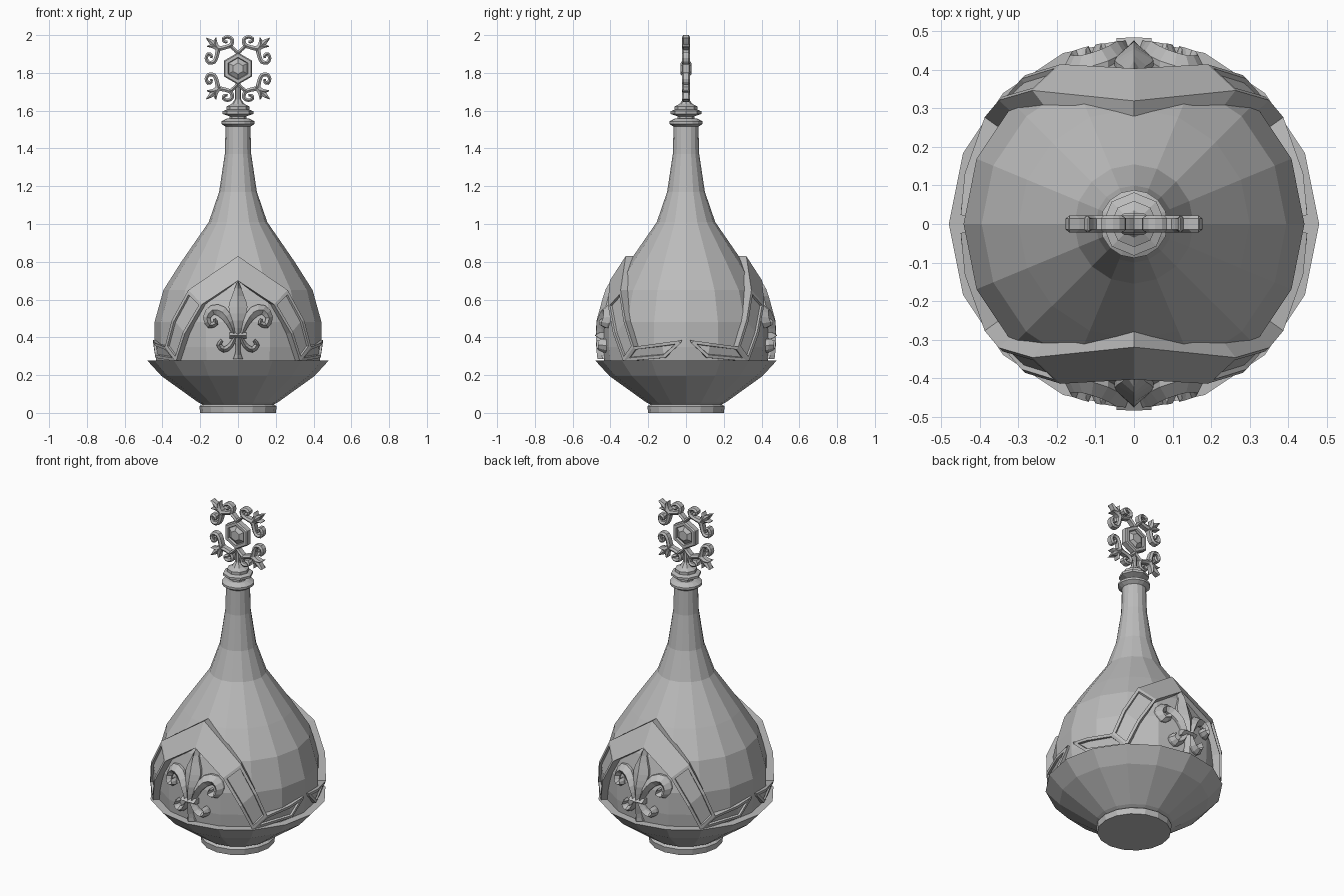
import bpy, bmesh
from math import sin, cos, pi, sqrt
from mathutils import Vector

if "Cube" in bpy.data.objects:
    bpy.data.objects.remove(bpy.data.objects["Cube"])

grey = bpy.data.materials.new("stone_grey")
grey.use_nodes = True
grey.diffuse_color = (0.5, 0.5, 0.5, 1)
grey.node_tree.nodes["Principled BSDF"].inputs["Base Color"].default_value = (0.5, 0.5, 0.5, 1)


def finish(name, bm, mirror="", location=(0, 0, 0)):
    """Turn a bmesh into a flat shaded object, mirrored over the given axes."""
    bmesh.ops.recalc_face_normals(bm, faces=bm.faces)
    mesh = bpy.data.meshes.new(name)
    bm.to_mesh(mesh)
    bm.free()
    mesh.materials.append(grey)
    ob = bpy.data.objects.new(name, mesh)
    ob.location = location
    bpy.context.collection.objects.link(ob)
    if mirror:
        mod = ob.modifiers.new("mirror", "MIRROR")
        mod.use_axis = [axis in mirror for axis in "XYZ"]
        mod.merge_threshold = 0.0005
    return ob


def loft(bm, rings, caps=(True, True)):
    """Skin a row of closed rings; returns the side faces, row by row."""
    rows = [[bm.verts.new(p) for p in ring] for ring in rings]
    n = len(rows[0])
    sides = [[bm.faces.new((a[i], a[(i + 1) % n], b[(i + 1) % n], b[i])) for i in range(n)]
             for a, b in zip(rows, rows[1:])]
    for row, cap in zip((rows[0], rows[-1]), caps):
        if cap:
            bm.faces.new(row)
    return sides


def lathe(name, profile, sides, location=(0, 0, 0), along_y=False):
    bm = bmesh.new()
    rings = []
    for r, h in profile:
        ring = [(r * cos(2 * pi * i / sides), r * sin(2 * pi * i / sides)) for i in range(sides)]
        rings.append([(b, h, a) if along_y else (a, b, h) for a, b in ring])
    loft(bm, rings)
    return finish(name, bm, location=location)


def smooth_path(points, steps):
    """Catmull-Rom through (u, v, half width) points."""
    p = [Vector(q) for q in points]
    p = [2 * p[0] - p[1]] + p + [2 * p[-1] - p[-2]]
    out = []
    for a, b, c, d in zip(p, p[1:], p[2:], p[3:]):
        for k in range(steps):
            t = k / steps
            out.append(0.5 * (2 * b + (c - a) * t + (2 * a - 5 * b + 4 * c - d) * t * t
                              + (3 * b - a - 3 * c + d) * t ** 3))
    return out + [p[-2]]


def ribbon(bm, points, section, place, steps=2):
    """Sweep a cross-section of (side, height) pairs along a flat path."""
    path = smooth_path(points, steps)
    rings = []
    for i, q in enumerate(path):
        t = (path[min(i + 1, len(path) - 1)] - path[max(i - 1, 0)]).xy.normalized()
        w = max(q.z, 0.001)
        rings.append([place(q.x - t.y * s * w, q.y + t.x * s * w, h) for s, h in section])
    loft(bm, rings)


# Bottle body, bowl, foot and lip
body = [(0.43, 0.24), (0.442, 0.35), (0.442, 0.48), (0.395, 0.65), (0.3, 0.8), (0.155, 1.01),
        (0.1, 1.17), (0.07, 1.37), (0.065, 1.54)]
lathe("bottle_body", body, 16)
lathe("bowl", [(0.19, 0.045), (0.21, 0.055), (0.405, 0.195), (0.48, 0.277), (0.42, 0.277)], 16)
lathe("foot", [(0.2, 0), (0.205, 0.035), (0.19, 0.045), (0.19, 0.058)], 16)
lathe("lip", [(0.066, 1.515), (0.088, 1.53), (0.088, 1.543), (0.06, 1.558)], 16)
lathe("stopper", [(0.045, 1.55), (0.045, 1.57), (0.082, 1.583), (0.082, 1.597), (0.06, 1.605),
                  (0.06, 1.622), (0.035, 1.635), (0.016, 1.66), (0.014, 1.74)], 8)


def body_radius(z):
    for (r0, z0), (r1, z1) in zip(body, body[1:]):
        if z <= z1:
            return r0 + (r1 - r0) * (z - z0) / (z1 - z0)
    return body[-1][0]


def on_band(angle, z, h):
    r = body_radius(z) + h
    return (r * sin(angle), -r * cos(angle), z)


# Pointed strap: (outer angle, outer z, inner angle, inner z, height)
bm = bmesh.new()
stations = [(0, 0.83, 0, 0.70, 0.04), (0.65, 0.65, 0.43, 0.575, 0.04),
            (0.83, 0.49, 0.63, 0.42, 0.036), (0.95, 0.35, 0.78, 0.272, 0.034),
            (1.28, 0.37, 1.32, 0.292, 0.016), (1.52, 0.385, 1.51, 0.37, 0.008)]
rings = [[on_band(a, z, h), on_band(b, y, h), on_band(b, y, -0.03), on_band(a, z, -0.03)]
         for a, z, b, y, h in stations]
sides = loft(bm, rings, caps=(False, True))
bmesh.ops.recalc_face_normals(bm, faces=bm.faces)
for rows in (sides[1:3], sides[3:5]):
    panel = [row[0] for row in rows]
    bmesh.ops.inset_region(bm, faces=panel, thickness=0.016, use_even_offset=True)
    bmesh.ops.inset_region(bm, faces=panel, thickness=0.003, depth=-0.012)
finish("pointed_straps", bm, "XY")


# Lily ornaments on front and back
def on_front(u, v, h):
    r = body_radius(v) + h
    return (u, -sqrt(r * r - u * u), v)


petal = [(-1, -0.02), (-1, 0.008), (0, 0.034), (1, 0.008), (1, -0.02)]
bm = bmesh.new()
ribbon(bm, [(0, 0.41, 0.018), (0, 0.49, 0.032), (0, 0.56, 0.05), (0, 0.62, 0.032),
            (0, 0.70, 0.002)], petal, on_front)
ribbon(bm, [(0, 0.285, 0.026), (0, 0.33, 0.012), (0, 0.40, 0.018)], petal, on_front)
ribbon(bm, [(-0.045, 0.41, 0.016), (0.045, 0.41, 0.016)],
       [(s, h + 0.008) for s, h in petal], on_front)
finish("lily_centres", bm, "Y")

bm = bmesh.new()
ribbon(bm, [(0.022, 0.42, 0.01), (0.045, 0.48, 0.02), (0.085, 0.535, 0.03), (0.135, 0.545, 0.026),
            (0.165, 0.505, 0.02), (0.15, 0.465, 0.017), (0.118, 0.475, 0.014),
            (0.125, 0.498, 0.006)], petal, on_front)
ribbon(bm, [(0.015, 0.40, 0.01), (0.04, 0.355, 0.014), (0.075, 0.335, 0.016),
            (0.1, 0.36, 0.014), (0.085, 0.385, 0.008)], petal, on_front)
finish("lily_side_petals", bm, "XY")


# Openwork stopper crest
def upright(u, v, h):
    return (u, h, v)


def swapped(u, v, h):
    return (v, h, u)


crest = (0, 0, 1.823)
bar = [(-1, -0.014), (-1, 0.014), (0, 0.022), (1, 0.014), (1, -0.014), (0, -0.022)]
bm = bmesh.new()
for place in (upright, swapped):
    ribbon(bm, [(0.055, 0.142, 0.006), (0.07, 0.142, 0.009), (0.078, 0.158, 0.009),
                (0.055, 0.168, 0.009), (0.032, 0.155, 0.01), (0.036, 0.126, 0.011),
                (0.068, 0.112, 0.011), (0.105, 0.105, 0.013)], bar, place)
    ribbon(bm, [(0.1, 0.1, 0.012), (0.12, 0.128, 0.014), (0.117, 0.165, 0.002)], bar, place)
ribbon(bm, [(0.095, 0.095, 0.012), (0.13, 0.13, 0.017), (0.168, 0.162, 0.002)], bar, upright)
ribbon(bm, [(0, 0.08, 0.009), (0.018, 0.1, 0.009), (0.042, 0.12, 0.009)], bar, upright)
finish("crest_scrolls", bm, "XZ", crest)

half = [(0.03, 0.028), (0.05, 0.014), (0.056, 0.01), (0.06, 0.022), (0.078, 0.022), (0.085, 0.015)]
lathe("crest_gem", [(r, -y) for r, y in half] + half[::-1], 6, crest, along_y=True)
